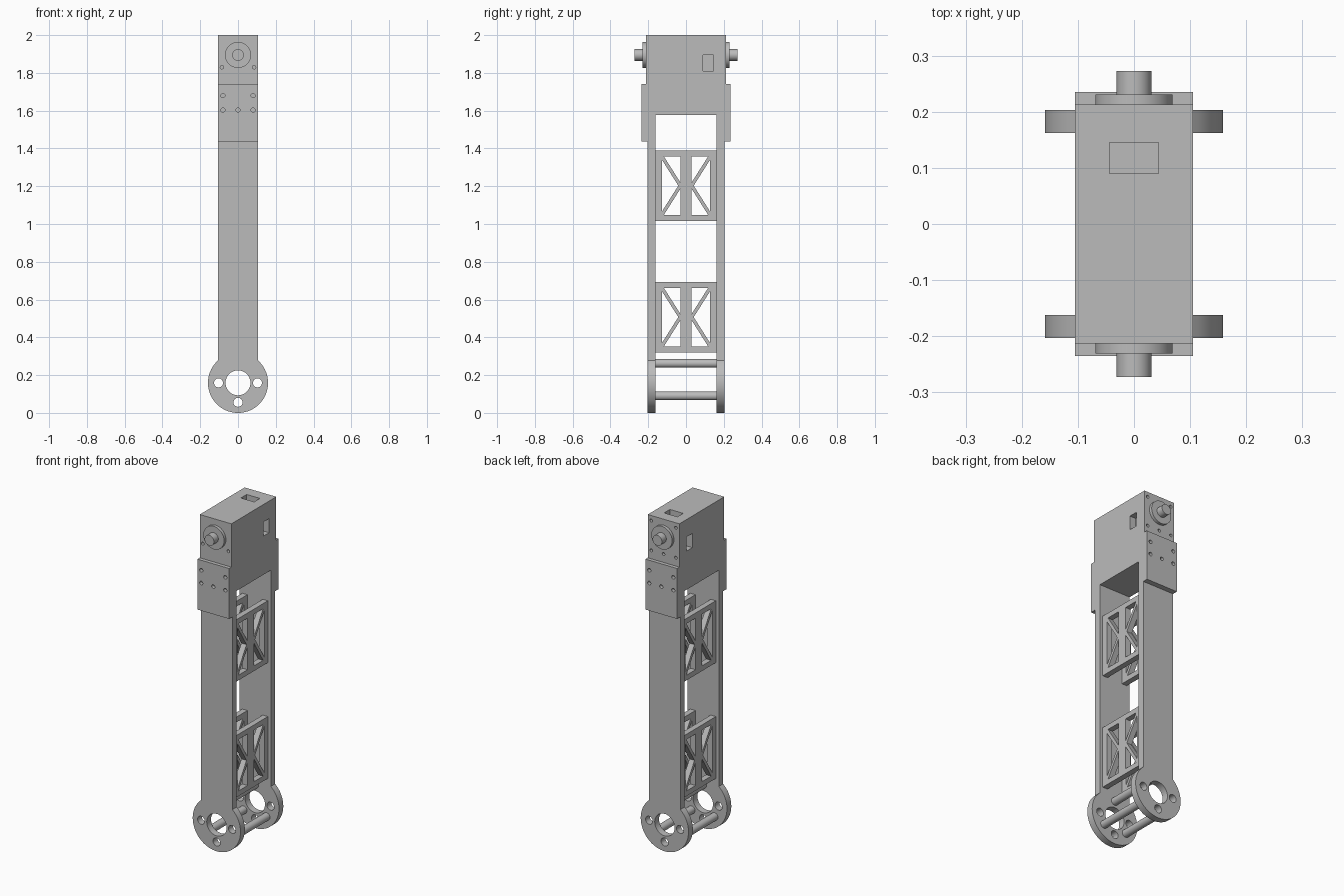
import bpy, bmesh, math
from mathutils import Matrix, Vector

if "Cube" in bpy.data.objects:
    bpy.data.objects.remove(bpy.data.objects["Cube"])

grey = bpy.data.materials.new("grey_plastic")
grey.diffuse_color = (0.5, 0.5, 0.5, 1)
grey.use_nodes = True
grey.node_tree.nodes["Principled BSDF"].inputs["Base Color"].default_value = grey.diffuse_color


def finish(name, bm, matrix=Matrix()):
    """Turn a bmesh into a named, shaded object."""
    bmesh.ops.transform(bm, matrix=matrix, verts=bm.verts)
    bmesh.ops.remove_doubles(bm, verts=bm.verts, dist=1e-5)
    bmesh.ops.recalc_face_normals(bm, faces=bm.faces)
    mesh = bpy.data.meshes.new(name)
    bm.to_mesh(mesh)
    bm.free()
    mesh.materials.append(grey)
    obj = bpy.data.objects.new(name, mesh)
    bpy.context.collection.objects.link(obj)
    smooth(obj)
    return obj


def smooth(obj):
    bpy.ops.object.select_all(action='DESELECT')
    obj.select_set(True)
    bpy.context.view_layer.objects.active = obj
    bpy.ops.object.shade_smooth_by_angle(angle=math.radians(30))


def sheet(name, loops, thickness, matrix):
    """Extruded flat outline; every loop after the first is a hole."""
    curve = bpy.data.curves.new(name, 'CURVE')
    curve.dimensions = '2D'
    curve.fill_mode = 'BOTH'
    curve.extrude = thickness / 2
    for pts in loops:
        spline = curve.splines.new('POLY')
        spline.points.add(len(pts) - 1)
        for p, (x, y) in zip(spline.points, pts):
            p.co = (x, y, 0, 1)
        spline.use_cyclic_u = True
    tmp = bpy.data.objects.new(name + "_outline", curve)
    bpy.context.collection.objects.link(tmp)
    bpy.context.view_layer.update()
    mesh = bpy.data.meshes.new_from_object(
        tmp.evaluated_get(bpy.context.evaluated_depsgraph_get()))
    bm = bmesh.new()
    bm.from_mesh(mesh)
    bpy.data.objects.remove(tmp)
    bpy.data.curves.remove(curve)
    bpy.data.meshes.remove(mesh)
    return finish(name, bm, matrix)


def circle(x, z, r, n=24):
    return [(x + r * math.cos(2 * math.pi * i / n),
             z + r * math.sin(2 * math.pi * i / n)) for i in range(n)]


def rect(x0, x1, z0, z1):
    return [(x0, z0), (x1, z0), (x1, z1), (x0, z1)]


def add_box(bm, lo, hi):
    lo, hi = Vector(lo), Vector(hi)
    bmesh.ops.create_cube(bm, size=1, matrix=Matrix.Translation((lo + hi) / 2)
                          @ Matrix.Diagonal((*(hi - lo), 1)))


def add_rod(bm, x, z, r, y0, y1, n=32):
    """Cylinder running along y."""
    bmesh.ops.create_cone(bm, cap_ends=True, segments=n, radius1=r, radius2=r,
                          depth=abs(y1 - y0),
                          matrix=Matrix.Translation((x, (y0 + y1) / 2, z))
                          @ Matrix.Rotation(math.pi / 2, 4, 'X'))


def facing_y(y):
    return Matrix.Translation((0, y, 0)) @ Matrix.Rotation(math.pi / 2, 4, 'X')


def facing_x(x, z):
    return (Matrix.Translation((x, 0, z)) @ Matrix.Rotation(math.pi / 2, 4, 'Z')
            @ Matrix.Rotation(math.pi / 2, 4, 'X'))


W = 0.105            # half width of the arm
R = HUB = 0.159      # radius and height of the round joint
PITCH = 0.103        # radius of the bolt circle

# Side plates: long strap ending in a drilled round joint
a0 = math.acos(W / R)
arc = 2 * math.pi - (math.pi - 2 * a0)
steps = 60
outline = [(R * math.cos(math.pi - a0 + arc * i / steps),
            HUB + R * math.sin(math.pi - a0 + arc * i / steps))
           for i in range(steps + 1)]
outline += [(W, 1.58), (-W, 1.58)]
plate_holes = [circle(0, HUB, 0.066, 48), circle(PITCH, HUB, 0.024),
               circle(-PITCH, HUB, 0.024), circle(0, HUB - PITCH, 0.024)]

# Cover plates: screwed over the joint between strap and motor housing
cover = [rect(-0.1055, 0.1055, 1.437, 1.74)]
cover += [circle(x, z, 0.011, 16) for x, z in
          [(-0.08, 1.68), (0.08, 1.68), (-0.08, 1.603), (0, 1.603), (0.08, 1.603)]]

for side, s in (("front", -1), ("back", 1)):
    sheet(side + "_side_plate", [outline] + plate_holes, 0.041, facing_y(s * 0.1825))
    sheet(side + "_cover_plate", cover, 0.032, facing_y(s * 0.219))
    # Output boss and shaft
    bm = bmesh.new()
    add_rod(bm, 0, 1.895, 0.069, s * 0.205, s * 0.231, 48)
    finish(side + "_boss", bm)
    bm = bmesh.new()
    add_rod(bm, 0, 1.895, 0.031, s * 0.205, s * 0.273)
    finish(side + "_shaft", bm)

# Cross-braced panels between the plates
a, b, h, d = 0.03, 0.128, 0.155, 0.017
e = d * (b - a) / h
panel = [rect(-0.163, 0.163, -0.186, 0.186)]
for s in (-1, 1):
    panel.append([(s * b, h - d), (s * b, d - h), (s * (a + e), 0)])
    for t in (-1, 1):
        panel.append([(s * a, t * h), (s * (b - e), t * h), (s * a, t * d)])
for level, z in (("lower", 0.507), ("upper", 1.203)):
    for side, s in (("left", -1), ("right", 1)):
        sheet(f"{level}_{side}_brace_panel", panel, 0.034, facing_x(s * 0.068, z))

# Spacer rods across the round joint
for i, deg in enumerate((90, 222, 318)):
    t = math.radians(deg)
    bm = bmesh.new()
    add_rod(bm, PITCH * math.cos(t), HUB + PITCH * math.sin(t), 0.023, -0.17, 0.17)
    finish(f"spacer_rod_{i + 1}", bm)

# Motor housing
bm = bmesh.new()
add_box(bm, (-W, -0.213, 1.578), (W, 0.213, 2.0))
housing = finish("motor_housing", bm)

# Recesses in the housing: cable windows and screw holes
bm = bmesh.new()
add_box(bm, (-0.044, 0.09, 1.96), (0.044, 0.145, 2.05))
for s in (-1, 1):
    add_box(bm, (s * 0.065 - 0.0 if s > 0 else -0.15, 0.09, 1.81),
            (0.15 if s > 0 else -0.065, 0.145, 1.895))
    add_rod(bm, s * 0.085, 1.83, 0.009, -0.25, -0.193, 16)
    for z in (1.97, 1.79):
        add_rod(bm, s * 0.082, z, 0.009, 0.193, 0.25, 16)
add_rod(bm, 0, 1.79, 0.009, 0.193, 0.25, 16)
cutter = finish("housing_cutter", bm)
cutter.hide_render = True
mod = housing.modifiers.new("recesses", 'BOOLEAN')
mod.operation = 'DIFFERENCE'
mod.solver = 'EXACT'
mod.object = cutter
bpy.context.view_layer.objects.active = housing
bpy.ops.object.modifier_move_to_index(modifier=mod.name, index=0)
bpy.ops.object.modifier_apply(modifier=mod.name)
bpy.data.objects.remove(cutter)
smooth(housing)
